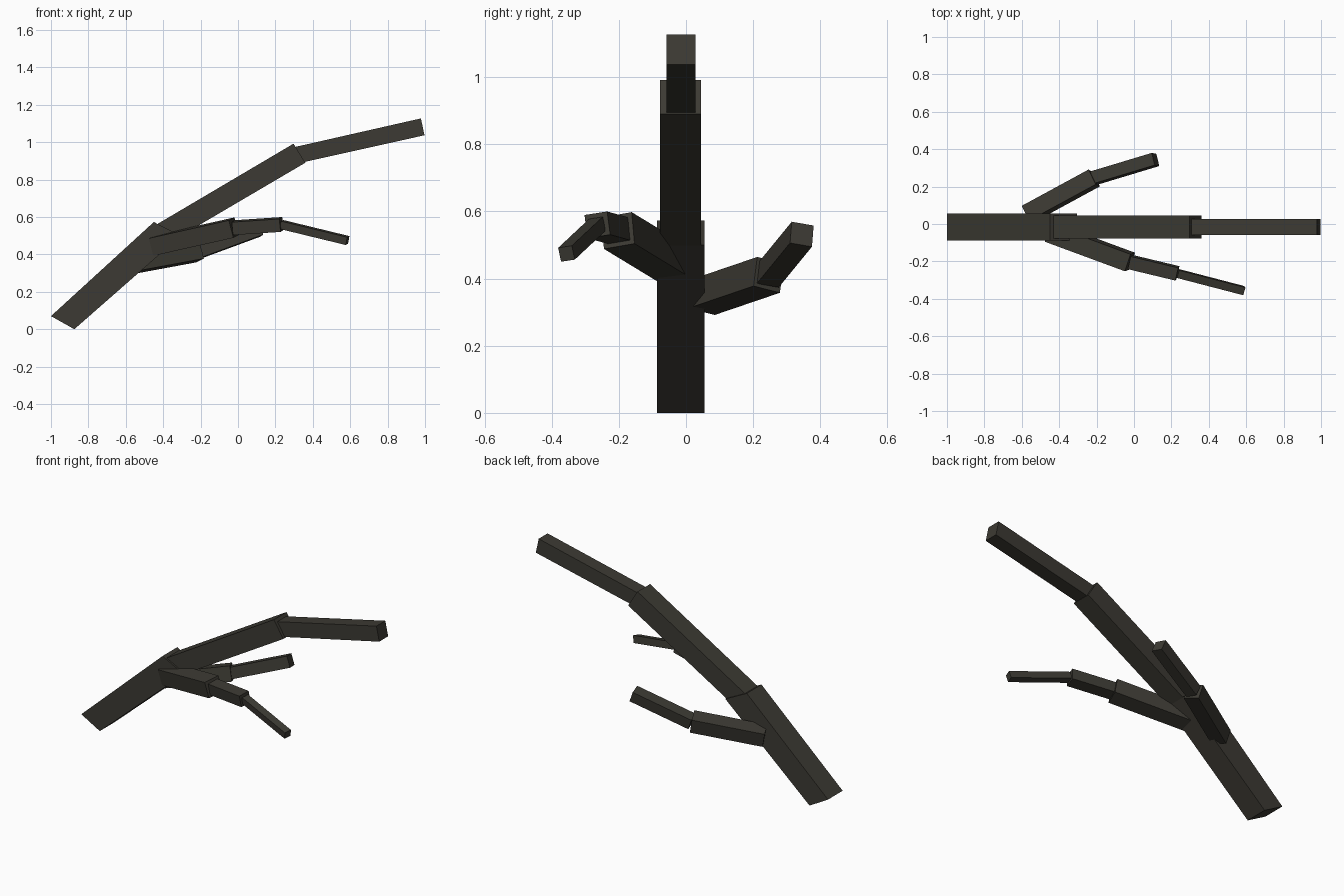
import bpy, bmesh
from mathutils import Vector

if "Cube" in bpy.data.objects:
    bpy.data.objects.remove(bpy.data.objects["Cube"])

bark = bpy.data.materials.new("dark_bark")
bark.diffuse_color = (0.045, 0.042, 0.033, 1)
bark.use_nodes = True
bark.node_tree.nodes["Principled BSDF"].inputs["Base Color"].default_value = bark.diffuse_color


def sleeve(name, start_ring, end_ring):
    """Closed four-sided limb between two rings of four corners."""
    bm = bmesh.new()
    a = [bm.verts.new(p) for p in start_ring]
    b = [bm.verts.new(p) for p in end_ring]
    bm.faces.new(a)
    bm.faces.new(b)
    for i in range(4):
        j = (i + 1) % 4
        bm.faces.new((a[i], a[j], b[j], b[i]))
    bmesh.ops.recalc_face_normals(bm, faces=bm.faces)
    me = bpy.data.meshes.new(name)
    bm.to_mesh(me)
    bm.free()
    me.materials.append(bark)
    ob = bpy.data.objects.new(name, me)
    bpy.context.collection.objects.link(ob)


def main_limb(name, y0, y1, start, end):
    """Limb in the xz plane; start and end are (upper, lower) corner pairs."""
    def ring(pair):
        (ux, uz), (lx, lz) = pair
        return [(ux, y0, uz), (ux, y1, uz), (lx, y1, lz), (lx, y0, lz)]
    sleeve(name, ring(start), ring(end))


def branch(name, points, sizes):
    """Chain of square limbs, each turned from its parent without twist."""
    t = Vector((0.74, 0, 0.67)).normalized()
    side = Vector((0, 1, 0))
    up = t.cross(side)
    for i, s in enumerate(sizes):
        p, q = Vector(points[i]), Vector(points[i + 1])
        d = (q - p).normalized()
        turn = t.rotation_difference(d)
        side, up, t = turn @ side, turn @ up, d
        corners = [(side * u + up * v) * s / 2
                   for u, v in ((-1, -1), (1, -1), (1, 1), (-1, 1))]
        sleeve(f"{name}_{i + 1}", [p + c for c in corners],
               [q + c for c in corners])


# Main stem
main_limb("trunk", -0.087, 0.055,
          ((-1.0, 0.07), (-0.875, 0.0)), ((-0.45, 0.573), (-0.305, 0.50)))
main_limb("main_limb", -0.077, 0.045,
          ((-0.435, 0.56), (-0.372, 0.46)), ((0.297, 0.992), (0.36, 0.89)))
main_limb("main_tip", -0.058, 0.028,
          ((0.308, 0.975), (0.328, 0.888)), ((0.978, 1.127), (0.997, 1.037)))

# Side branches
branch("front_branch",
       [(-0.45, -0.045, 0.447), (-0.022, -0.203, 0.543),
        (0.232, -0.264, 0.56), (0.586, -0.356, 0.474)],
       [0.097, 0.07, 0.043])
branch("back_branch",
       [(-0.57, 0.052, 0.345), (-0.213, 0.246, 0.411), (0.115, 0.345, 0.532)],
       [0.09, 0.068])
